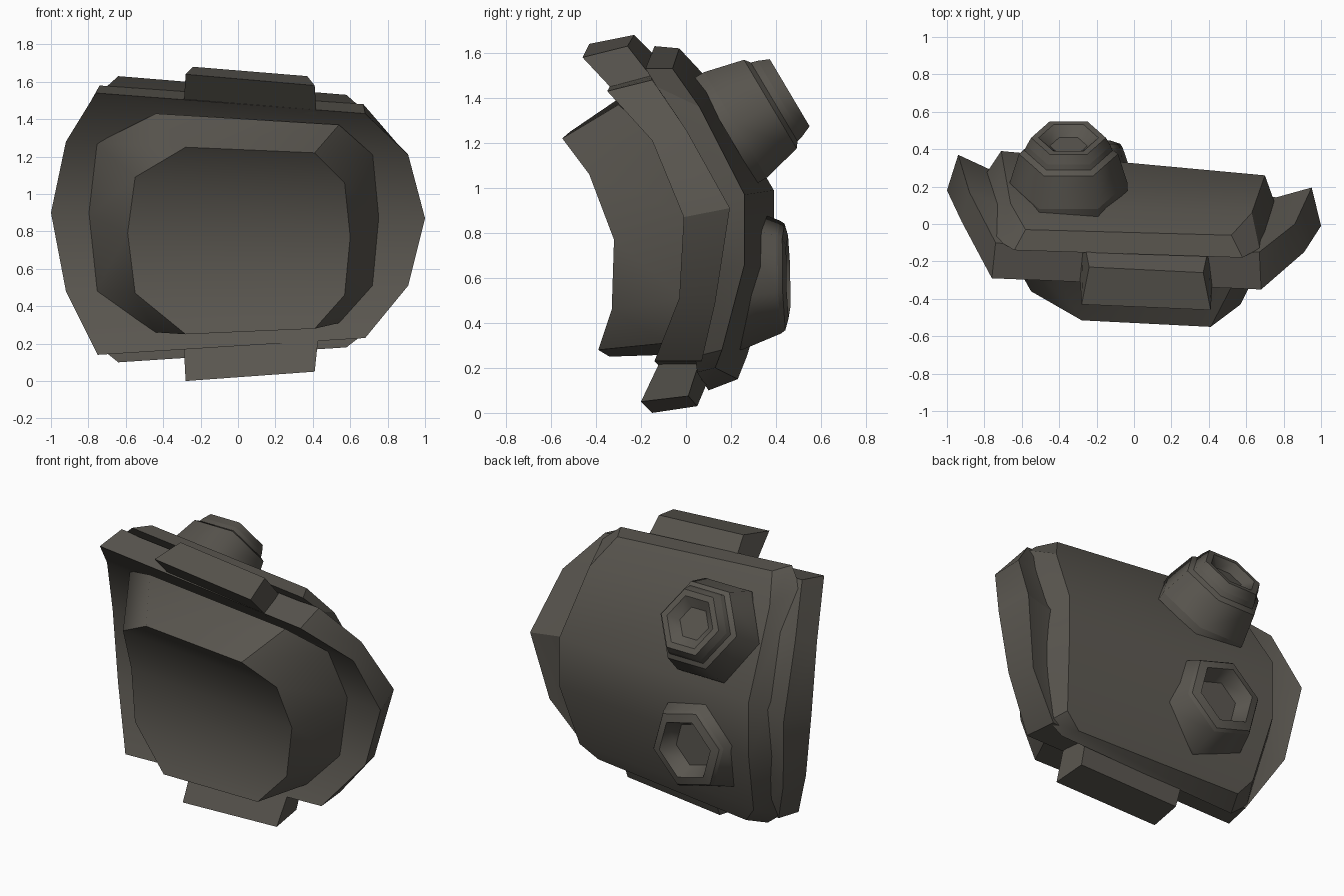
import bpy, bmesh, math
from mathutils import Vector

metal = bpy.data.materials.new("dark_warm_grey")
metal.diffuse_color = (0.10, 0.092, 0.078, 1)


def finish(name, bm, angle=None):
    bmesh.ops.recalc_face_normals(bm, faces=bm.faces[:])
    me = bpy.data.meshes.new(name)
    bm.to_mesh(me)
    bm.free()
    ob = bpy.data.objects.new(name, me)
    me.materials.append(metal)
    bpy.context.collection.objects.link(ob)
    if angle:
        bpy.ops.object.select_all(action='DESELECT')
        ob.select_set(True)
        bpy.context.view_layer.objects.active = ob
        bpy.ops.object.shade_smooth_by_angle(angle=math.radians(angle))
    return ob


def curved_slab(name, front, back, angle=30, dips=None):
    """Solid between two curved sheets; each row is (left xyz, right xyz), top to bottom.
    dips: forward offset of the back sheet inside its left and right rims, per row."""
    bm = bmesh.new()

    def sheet(rows, dips=None):
        out = []
        for n, r in enumerate(rows):
            a, b = Vector(r[:3]), Vector(r[3:])
            pts = [a, b]
            if dips:
                d = Vector((0, dips[n], 0))
                pts = [a, a.lerp(b, 0.1) - d, a.lerp(b, 0.9) - d, b]
            out.append([bm.verts.new(p) for p in pts])
        for p, q in zip(out, out[1:]):
            for k in range(len(p) - 1):
                bm.faces.new((p[k], p[k + 1], q[k + 1], q[k]))
        return out

    f, b = sheet(front), sheet(back, dips)
    for i in range(len(f) - 1):
        for k in (0, -1):
            bm.faces.new((f[i][k], b[i][k], b[i + 1][k], f[i + 1][k]))
    for i in (0, -1):
        bm.faces.new([f[i][0], f[i][1]] + b[i][::-1])
    return finish(name, bm, angle)


def hex_knob(name, centre, axis, rings, turn):
    """Six-sided turned shape, smooth around and sharp at each ring (radius, distance)."""
    bm = bmesh.new()
    axis = Vector(axis).normalized()
    side = Vector((0, 0, 1)).cross(axis).normalized()
    up = axis.cross(side)
    loops = []
    for r, d in rings:
        c = Vector(centre) + axis * d
        angs = [math.radians(turn + 60 * i) for i in range(6)]
        loops.append([bm.verts.new(c + r * (side * math.cos(a) + up * math.sin(a)))
                      for a in angs])
    for p, q in zip(loops, loops[1:]):
        for i in range(6):
            j = (i + 1) % 6
            bm.faces.new((p[i], p[j], q[j], q[i])).smooth = True
    bm.faces.new(loops[0])
    bm.faces.new(loops[-1])
    for loop in loops:
        for i in range(6):
            bm.edges.get((loop[i], loop[(i + 1) % 6])).smooth = False
    return finish(name, bm)


# Wide curved flange with rims swept back
curved_slab("flange", [
    (-0.76, -0.29, 1.54, 0.68, -0.35, 1.43),
    (-0.92, 0.01, 1.28, 0.91, -0.15, 1.21),
    (-1.00, 0.18, 0.90, 1.00, -0.01, 0.87),
    (-0.92, 0.12, 0.48, 0.91, -0.03, 0.51),
    (-0.75, -0.05, 0.14, 0.68, -0.14, 0.23)], [
    (-0.74, -0.10, 1.58, 0.67, -0.15, 1.48),
    (-0.88, 0.17, 1.33, 0.86, 0.00, 1.26),
    (-0.94, 0.37, 0.92, 0.95, 0.195, 0.91),
    (-0.88, 0.29, 0.46, 0.86, 0.13, 0.49),
    (-0.73, 0.12, 0.16, 0.66, 0.07, 0.23)], dips=(0.01, 0.06, 0.07, 0.06, 0.01))

# Bevelled shell on the back
curved_slab("back_shell", [
    (-0.64, -0.14, 1.63, 0.58, -0.18, 1.53),
    (-0.74, -0.08, 1.54, 0.67, -0.13, 1.45),
    (-0.79, 0.27, 0.97, 0.75, 0.12, 0.95),
    (-0.79, 0.26, 0.62, 0.75, 0.12, 0.63),
    (-0.74, 0.12, 0.18, 0.67, 0.04, 0.25),
    (-0.64, 0.10, 0.10, 0.58, 0.05, 0.18)], [
    (-0.58, -0.03, 1.62, 0.52, -0.06, 1.53),
    (-0.66, 0.11, 1.47, 0.63, 0.06, 1.36),
    (-0.71, 0.39, 0.99, 0.70, 0.26, 0.97),
    (-0.71, 0.39, 0.64, 0.70, 0.26, 0.66),
    (-0.66, 0.27, 0.25, 0.63, 0.16, 0.28),
    (-0.58, 0.23, 0.15, 0.52, 0.13, 0.20)])

# Tapered pad with a hollow face on the front
curved_slab("front_pad", [
    (-0.28, -0.515, 1.25, 0.41, -0.55, 1.22),
    (-0.55, -0.36, 1.09, 0.57, -0.43, 1.06),
    (-0.59, -0.22, 0.79, 0.60, -0.32, 0.77),
    (-0.55, -0.24, 0.47, 0.57, -0.33, 0.46),
    (-0.28, -0.34, 0.25, 0.41, -0.39, 0.28)], [
    (-0.44, -0.25, 1.43, 0.54, -0.30, 1.37),
    (-0.76, 0.01, 1.27, 0.72, -0.13, 1.21),
    (-0.80, 0.17, 0.88, 0.755, 0.02, 0.87),
    (-0.76, 0.12, 0.48, 0.72, -0.01, 0.51),
    (-0.44, -0.03, 0.26, 0.54, -0.09, 0.31)], 50)

# Tabs at the upper and lower edges
curved_slab("top_tab", [
    (-0.28, -0.43, 1.64, 0.41, -0.46, 1.58),
    (-0.29, -0.27, 1.48, 0.42, -0.31, 1.42)], [
    (-0.24, -0.23, 1.68, 0.37, -0.26, 1.63),
    (-0.27, -0.08, 1.53, 0.40, -0.12, 1.45)])
curved_slab("bottom_tab", [
    (-0.29, -0.04, 0.19, 0.43, -0.11, 0.24),
    (-0.28, -0.15, 0.00, 0.41, -0.20, 0.05)], [
    (-0.27, 0.13, 0.22, 0.41, 0.07, 0.26),
    (-0.27, 0.05, 0.03, 0.40, 0.01, 0.075)])

# Stepped six-sided knobs on the back, each with a sunken centre
hex_knob("upper_knob", (-0.35, 0.22, 1.28), (0, 0.86, 0.51),
         [(0.315, -0.05), (0.315, 0), (0.265, 0.18), (0.235, 0.20),
          (0.225, 0.23), (0.20, 0.28), (0.16, 0.28), (0.10, 0.23)], 0)
hex_knob("lower_knob", (-0.32, 0.25, 0.60), (0.05, 1, 0.02),
         [(0.34, -0.04), (0.33, 0), (0.26, 0.17), (0.245, 0.19),
          (0.19, 0.205), (0.14, 0.11)], 15)
